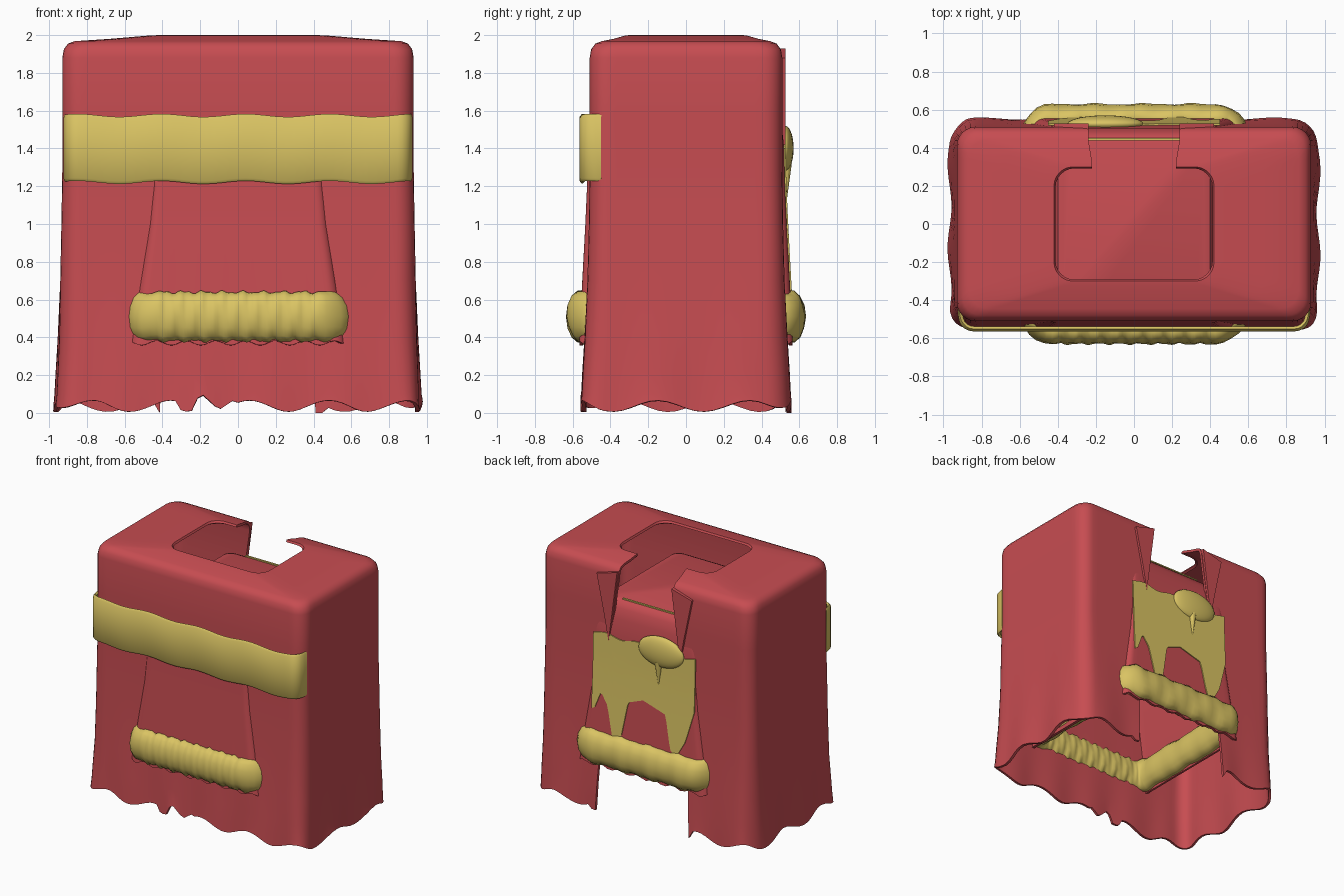
import bpy, bmesh, math
from mathutils import Vector

if "Cube" in bpy.data.objects:
    bpy.data.objects.remove(bpy.data.objects["Cube"])


def material(name, rgb):
    m = bpy.data.materials.new(name)
    m.diffuse_color = (*rgb, 1)
    m.use_nodes = True
    m.node_tree.nodes["Principled BSDF"].inputs["Base Color"].default_value = m.diffuse_color
    return m


RED = material("red cloth", (0.57, 0.073, 0.083))
YELLOW = material("yellow trim", (0.70, 0.55, 0.125))


def finish(name, bm, mats, thick=0, angle=40):
    me = bpy.data.meshes.new(name)
    bm.to_mesh(me)
    bm.free()
    ob = bpy.data.objects.new(name, me)
    bpy.context.collection.objects.link(ob)
    for m in mats:
        me.materials.append(m)
    bpy.ops.object.select_all(action='DESELECT')
    bpy.context.view_layer.objects.active = ob
    ob.select_set(True)
    if thick:
        s = ob.modifiers.new("thickness", 'SOLIDIFY')
        s.thickness = thick
        s.offset = -1
        bpy.ops.object.modifier_apply(modifier=s.name)
    bpy.ops.object.shade_smooth_by_angle(angle=math.radians(angle))
    return ob


def outline(hx, hy, r, gap=0.0):
    """Rounded rectangle that starts and ends at the middle of the back."""
    pts = []

    def line(a, b, n):
        for i in range(n):
            pts.append(Vector(a).lerp(Vector(b), i / n))

    def corner(cx, cy, a0):
        for i in range(6):
            a = math.radians(a0 - 15 * i)
            pts.append(Vector((cx + r * math.cos(a), cy + r * math.sin(a))))

    ix, iy = hx - r, hy - r
    line((gap, hy), (ix, hy), 12)
    corner(ix, iy, 90)
    line((hx, iy), (hx, -iy), 18)
    corner(ix, -iy, 0)
    line((ix, -hy), (-ix, -hy), 56)
    corner(-ix, -iy, -90)
    line((-hx, -iy), (-hx, iy), 18)
    corner(-ix, iy, 180)
    line((-ix, hy), (-gap, hy), 12)
    pts.append(Vector((-gap, hy)))
    return pts


def loft(rows, change=None):
    """Skin rows of (z, hx, hy, r, gap), bottom to top."""
    bm = bmesh.new()
    grid = []
    for z, hx, hy, r, gap in rows:
        ring = []
        for p in outline(hx, hy, r, gap):
            co = Vector((p.x, p.y, z))
            ring.append(bm.verts.new(change(co) if change else co))
        grid.append(ring)
    for a, b in zip(grid, grid[1:]):
        for i in range(len(a) - 1):
            bm.faces.new((a[i], b[i], b[i + 1], a[i + 1]))
    return bm, grid


def interp(table, x):
    for (x0, v0), (x1, v1) in zip(table, table[1:]):
        if x <= x1:
            return v0 + (v1 - v0) * max(0, x - x0) / (x1 - x0)
    return table[-1][1]


# Coat: hollow rounded box with a flared ragged hem, neck hole and back slit
def hem(co):
    s = co.x * 15 + co.y * 13
    if co.z < 0.7:
        k = 1 + 0.011 * math.sin(s * 1.1 + 0.5) * (1 - co.z / 0.7)
        co.x *= k
        co.y *= k
    if co.z == 0:
        co.z = 0.036 + 0.03 * math.cos(s)
        if co.y < -0.4 and -0.32 < co.x < -0.02:
            co.z = interp([(-0.32, 0.02), (-0.25, 0.0), (-0.2, 0.11),
                           (-0.1, 0.015), (-0.02, 0.07)], co.x)
        if co.y > 0.4 and abs(co.x) < 0.45:
            co.z = 0.0
    return co


coat_rows = [(0, .968, .553, .12, .41), (.1, .963, .55, .12, .405),
             (.22, .958, .545, .12, .4), (.4, .95, .535, .12, .39),
             (.7, .941, .522, .11, .37), (1.0, .935, .514, .1, .345),
             (1.3, .93, .51, .1, .32), (1.6, .93, .51, .1, .28),
             (1.88, .93, .51, .1, .24), (1.925, .922, .502, .1, .24),
             (1.955, .9, .48, .1, .24), (1.968, .865, .445, .1, .24),
             (1.98, .68, .385, .1, .23), (1.997, .48, .325, .1, .22),
             (2.0, .42, .3, .1, .22), (1.985, .412, .292, .1, .22)]
bm, _ = loft(coat_rows, hem)
finish("coat", bm, [RED], 0.02)

# Inner tunic: tapered body, closed on top and open below
tunic_rows = [(.37, .57, .565, .06, 0), (.65, .53, .552, .06, 0),
              (1.0, .475, .533, .05, 0), (1.2, .46, .524, .05, 0),
              (1.42, .46, .518, .05, 0), (1.55, .45, .503, .05, 0),
              (1.63, .43, .485, .06, 0), (1.68, .4, .455, .06, 0),
              (1.69, .37, .43, .06, 0)]
bm, grid = loft(tunic_rows,
                lambda c: c + Vector((0, 0, 0.012 * math.sin(c.x * 40))) if c.z < .4 else c)
top = grid[-1]
bm.faces.new(list(reversed(top[:-1])))
bmesh.ops.remove_doubles(bm, verts=bm.verts, dist=0.0005)
bmesh.ops.recalc_face_normals(bm, faces=bm.faces)
tunic = finish("inner_tunic", bm, [RED, YELLOW], 0.02)
for f in tunic.data.polygons:   # yellow lining inside the front
    if f.normal.y > 0.7 and f.center.y < 0 and f.center.z < 1.1:
        f.material_index = 1

# Thin yellow seam across the top of the tunic's back
bpy.ops.mesh.primitive_cube_add(size=1, location=(0, .445, 1.692))
seam = bpy.context.object
seam.name = "shoulder_seam"
seam.scale = (.49, .015, .009)
seam.data.materials.append(YELLOW)

# Ragged yellow patch lying on the tunic's back, with dripping lower edge
back = [(r[0], r[2]) for r in tunic_rows]
drips = [(-.45, 1.0), (-.38, .75), (-.3, .61), (-.25, .66), (-.2, .92), (0, .98),
         (.13, .93), (.18, .66), (.25, .58), (.31, .86), (.37, .95), (.42, .82), (.45, .8)]
bm = bmesh.new()
cols = []
for i in range(61):
    x = -.45 + .9 * i / 60
    z1, z0 = 1.41 + .012 * math.sin(x * 23), interp(drips, x)
    col = []
    for j in range(9):
        z = z0 + (z1 - z0) * j / 8
        col.append(bm.verts.new((x, interp(back, z) + .008, z)))
    cols.append(col)
for a, b in zip(cols, cols[1:]):
    for j in range(8):
        bm.faces.new((a[j], a[j + 1], b[j + 1], b[j]))
finish("back_patch", bm, [YELLOW], 0.009)

# Blob and drip on the patch
bpy.ops.mesh.primitive_uv_sphere_add(segments=24, ring_count=14, location=(-.15, .525, 1.4))
blob = bpy.context.object
blob.name = "blob"
blob.scale = (.2, .045, .12)
bpy.ops.object.shade_smooth()
blob.data.materials.append(YELLOW)
bpy.ops.mesh.primitive_cone_add(vertices=12, radius1=.03, depth=.22, location=(-.13, .53, 1.21),
                                rotation=(math.pi, 0, 0))
drip = bpy.context.object
drip.name = "blob_drip"
drip.data.materials.append(YELLOW)

# Lapels: folded triangular flaps beside the back slit
for side, label in ((1, "right"), (-1, "left")):
    bm = bmesh.new()
    tri = [(.24, 1.93), (.42, 1.88), (.35, 1.55), (.315, 1.36)]
    rings = [[bm.verts.new((side * x, y, z)) for x, z in tri] for y in (.495, .528)]
    for ring in rings:
        bm.faces.new(ring)
    for i in range(4):
        k = (i + 1) % 4
        bm.faces.new((rings[0][i], rings[0][k], rings[1][k], rings[1][i]))
    bmesh.ops.recalc_face_normals(bm, faces=bm.faces)
    finish("lapel_" + label, bm, [RED])

# Chest band: wavy strip across the front that wraps the corners
path = [Vector((.925, -.45)), Vector((.923, -.48))]
path += [Vector((.845 + .075 * math.cos(a), -.49 + .073 * math.sin(a)))
         for a in (math.radians(-18 * i) for i in range(1, 6))]
path += [Vector((.845 - 1.69 * i / 40, -.563)) for i in range(1, 40)]
path += [Vector((-p.x, p.y)) for p in reversed(path[:7])]
bm = bmesh.new()
cols = []
for p in path:
    wave = .008 * math.sin(p.x * 14 + 1)
    inset = Vector((p.x * .992, p.y + .012))
    cols.append([bm.verts.new((q.x, q.y, z + wave)) for q, z in
                 ((inset, 1.22), (p, 1.235), (p, 1.4), (p, 1.56), (inset, 1.575))])
for a, b in zip(cols, cols[1:]):
    for j in range(4):
        bm.faces.new((a[j], a[j + 1], b[j + 1], b[j]))
finish("chest_band", bm, [YELLOW], 0.018, 60)

# Padded roll: lumpy tube running round the tunic's hem
center = outline(.525, .555, .1)[:-1]
n, sides = len(center), 14
bm = bmesh.new()
rings = []
for i, p in enumerate(center):
    t = (center[(i + 1) % n] - center[i - 1]).normalized()
    out = Vector((-t.y, t.x))
    ring = []
    for j in range(sides):
        a = 2 * math.pi * j / sides
        lump = 1 + .05 * math.sin(i * .9 + 2 * a) + .03 * math.sin(i * 1.7 - a)
        q = p + out * (.075 * math.cos(a) * lump)
        ring.append(bm.verts.new((q.x, q.y, .51 + .132 * math.sin(a) * lump)))
    rings.append(ring)
for i in range(n):
    a, b = rings[i], rings[(i + 1) % n]
    for j in range(sides):
        k = (j + 1) % sides
        bm.faces.new((a[j], a[k], b[k], b[j]))
bmesh.ops.recalc_face_normals(bm, faces=bm.faces)
finish("hem_roll", bm, [YELLOW], 0, 60)
